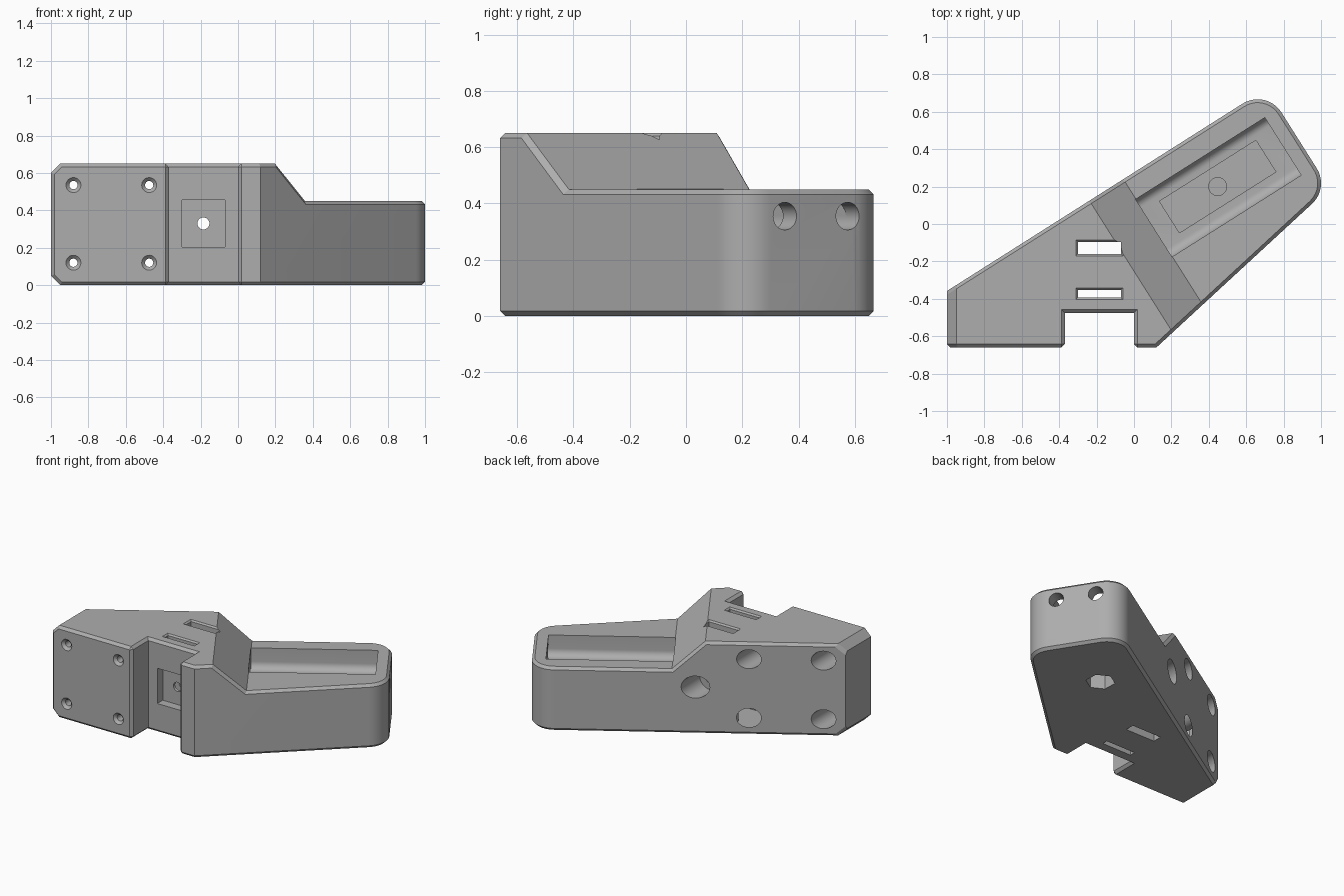
import bpy, bmesh
from math import radians, cos, sin
from mathutils import Matrix

cube = bpy.data.objects.get("Cube")
if cube:
    bpy.data.objects.remove(cube, do_unlink=True)

# Frames: the arm axis is turned in plan; profiles are drawn in 2D and lofted
ARM = Matrix.Rotation(radians(32.3), 4, 'Z')
DEPTH = Matrix.Rotation(radians(90), 4, 'X')          # profile x-z, lofted along -y
ALONG = Matrix(((0, 0, 1, 0), (1, 0, 0, 0), (0, 1, 0, 0), (0, 0, 0, 1)))  # y-z along x


def arc(cx, cy, r, a0, a1, n):
    angles = [radians(a0 + (a1 - a0) * i / n) for i in range(n + 1)]
    return [(cx + r * cos(a), cy + r * sin(a)) for a in angles]


def circle(cx, cy, r, n=32):
    return arc(cx, cy, r, 0, 360, n)[:-1]


def rect(x0, x1, y0, y1):
    return [(x0, y0), (x1, y0), (x1, y1), (x0, y1)]


def loft(name, low, h0, h1, frame=Matrix(), high=None):
    bm = bmesh.new()
    a = [bm.verts.new((x, y, h0)) for x, y in low]
    b = [bm.verts.new((x, y, h1)) for x, y in (high or low)]
    bm.faces.new(a[::-1])
    bm.faces.new(b)
    for i in range(len(a)):
        j = (i + 1) % len(a)
        bm.faces.new((a[i], a[j], b[j], b[i]))
    bmesh.ops.recalc_face_normals(bm, faces=bm.faces)
    mesh = bpy.data.meshes.new(name)
    bm.to_mesh(mesh)
    bm.free()
    obj = bpy.data.objects.new(name, mesh)
    obj.matrix_world = frame
    bpy.context.collection.objects.link(obj)
    return obj


def cut(body, cutters):
    for c in cutters:
        c.hide_render = True
        mod = body.modifiers.new(c.name, 'BOOLEAN')
        mod.operation = 'DIFFERENCE'
        mod.solver = 'EXACT'
        mod.object = c
    bpy.context.view_layer.update()
    graph = bpy.context.evaluated_depsgraph_get()
    mesh = bpy.data.meshes.new_from_object(body.evaluated_get(graph))
    body.modifiers.clear()
    body.data = mesh
    for c in cutters:
        bpy.data.objects.remove(c, do_unlink=True)


# Main block: footprint with a front notch and a rounded arm end
footprint = [(-1, -.66), (-.37, -.66), (-.37, -.475), (0, -.475), (0, -.66), (.12, -.66)]
footprint += arc(.85, .218, .15, -47.3, 32.3, 10)
footprint += arc(.661, .517, .15, 32.3, 122.3, 10)
footprint += [(-1, -.358)]
body = loft("mount_body", footprint, 0, .65)

# Lowered arm with a sloped step, and bevelled left end
step = [(-.296, .8), (.08, .45), (1.3, .45), (1.3, .8)]
cut(body, [
    loft("step_cutter", step, -1, 1, ARM @ DEPTH),
    loft("upper_left_cutter", [(-1.1, .5), (-.9, .7), (-1.1, .7)], -1, 1, DEPTH),
    loft("lower_left_cutter", [(-1.1, .15), (-1.1, -.05), (-.9, -.05)], -1, 1, DEPTH),
])

# Chamfer the rims and the vertical edges of the front face
bm = bmesh.new()
bm.from_mesh(body.data)
bmesh.ops.remove_doubles(bm, verts=bm.verts, dist=1e-5)
bmesh.ops.dissolve_limit(bm, angle_limit=radians(1), verts=bm.verts, edges=bm.edges)
bm.normal_update()


def needs_chamfer(e):
    if len(e.link_faces) != 2:
        return False
    p, q = (v.co for v in e.verts)
    if p.x < -.999 and q.x < -.999 and p.y * q.y > 0 and abs(p.z - q.z) < .01:
        return False
    if abs(p.z - q.z) > .3 and (p - q).xy.length < .001:
        return p.y < -.65 and p.x < .05
    walls = [abs(f.normal.z) < .1 for f in e.link_faces]
    return walls[0] != walls[1]


bmesh.ops.bevel(bm, geom=[e for e in bm.edges if needs_chamfer(e)], offset=.018,
                offset_type='OFFSET', segments=1, affect='EDGES', clamp_overlap=False)
bmesh.ops.recalc_face_normals(bm, faces=bm.faces)
bm.to_mesh(body.data)
bm.free()

cutters = []

# Four countersunk screw holes with wide pockets from the back
for x in (-.88, -.475):
    for z in (.12, .535):
        cutters += [
            loft("screw_hole", circle(x, z, .022), .5, .7, DEPTH),
            loft("countersink", circle(x, z, .02), .64, .67, DEPTH, circle(x, z, .05)),
            loft("screw_pocket", circle(x, z, .067), -.6, .56, DEPTH),
        ]

# Notch: square recess, centre hole and rear pocket
cutters += [
    loft("square_recess", rect(-.3, -.07, .205, .455), .413, .49, DEPTH),
    loft("centre_hole", circle(-.185, .33, .032), -.1, .5, DEPTH),
    loft("rear_pocket", circle(-.185, .33, .078), -.5, 0, DEPTH),
]

# Strap slots with chamfered mouths
for y0, y1 in ((-.16, -.095), (-.393, -.353)):
    inner = rect(-.3, -.07, y0, y1)
    wide = rect(-.32, -.05, y0 - .02, y1 + .02)
    cutters += [
        loft("strap_slot", inner, -.1, .8),
        loft("slot_mouth", inner, .64, .66, high=wide),
    ]

# Arm trough with coved floor, inner pocket, nut hole and end holes
mid = -.075
trough = [(mid - .182, .6)] + arc(mid - .132, .355, .05, 180, 270, 8)
trough += arc(mid + .132, .355, .05, 270, 360, 8) + [(mid + .182, .6)]
cutters += [
    loft("trough", trough, .078, .895, ARM @ ALONG),
    loft("trough_pocket", rect(.18, .79, -.17, .03), .26, .32, ARM),
    loft("bolt_hole", circle(.485, -.07, .048), .11, .3, ARM),
    loft("nut_pocket", circle(.485, -.07, .095, 6), -.1, .1, ARM),
]
for v in (mid - .132, mid + .132):
    cutters.append(loft("end_hole", circle(v, .355, .049), .85, 1.1, ARM @ ALONG))
cut(body, cutters)

# Single grey plastic
grey = bpy.data.materials.new("grey_plastic")
grey.use_nodes = True
colour = (.42, .42, .42, 1)
grey.diffuse_color = colour
grey.node_tree.nodes["Principled BSDF"].inputs["Base Color"].default_value = colour
body.data.materials.clear()
body.data.materials.append(grey)

bpy.ops.object.select_all(action='DESELECT')
body.select_set(True)
bpy.context.view_layer.objects.active = body
bpy.ops.object.shade_smooth_by_angle(angle=radians(25))
